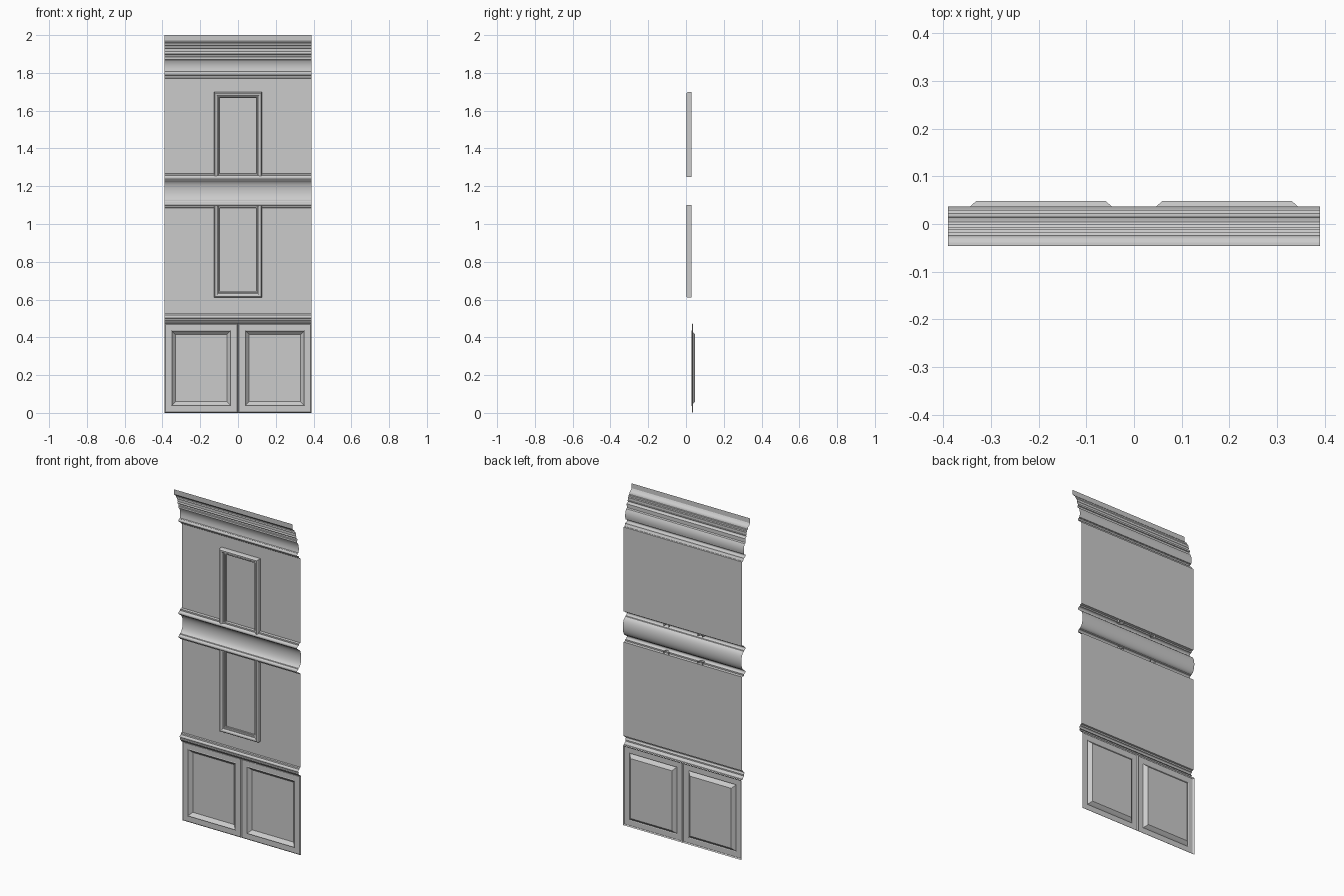
import bpy, bmesh, math

if "Cube" in bpy.data.objects:
    bpy.data.objects.remove(bpy.data.objects["Cube"])

HALF = 0.39      # half width of the wall section
WALL = 0.029     # y of the plain wall sheets


def finish(name, bm, angle=32):
    bmesh.ops.remove_doubles(bm, verts=bm.verts, dist=1e-5)
    mesh = bpy.data.meshes.new(name)
    bm.to_mesh(mesh)
    bm.free()
    ob = bpy.data.objects.new(name, mesh)
    bpy.context.collection.objects.link(ob)
    bpy.ops.object.select_all(action='DESELECT')
    bpy.context.view_layer.objects.active = ob
    ob.select_set(True)
    bpy.ops.object.shade_smooth_by_angle(angle=math.radians(angle))
    return ob


def skin(bm, rows, closed=False):
    """Join successive rows of points with quads."""
    vs = [[bm.verts.new(p) for p in r] for r in rows]
    for a, b in zip(vs, vs[1:]):
        n = len(a)
        for i in range(n if closed else n - 1):
            j = (i + 1) % n
            bm.faces.new((a[i], a[j], b[j], b[i]))
    return vs


def arc(y, z, ry, rz, a0, a1, n=8):
    """Elliptical arc in the y-z plane."""
    out = []
    for i in range(n + 1):
        a = math.radians(a0 + (a1 - a0) * i / n)
        out.append((y + ry * math.cos(a), z + rz * math.sin(a)))
    return out


def moulding(name, profile):
    """Open sheet extruded over the full width; profile runs downwards."""
    bm = bmesh.new()
    skin(bm, [[(-HALF, y, z), (HALF, y, z)] for y, z in reversed(profile)])
    return finish(name, bm)


# Cornice: crown ogee, fillets, beads, frieze cove and lower bead
cornice = [(-0.046, 2.0), (-0.045, 1.972), (-0.040, 1.965)]
cornice += arc(-0.040, 1.942, 0.016, 0.020, 80, 5, 6)
cornice += [(-0.018, 1.942), (-0.018, 1.932), (-0.010, 1.930), (-0.010, 1.914)]
cornice += arc(-0.004, 1.906, 0.006, 0.007, 110, 250, 6)
cornice += [(0.000, 1.896), (0.000, 1.886), (-0.004, 1.884), (-0.004, 1.872)]
cornice += [(0.004, 1.868), (0.011, 1.855), (0.014, 1.838), (0.014, 1.822),
            (0.011, 1.808), (0.006, 1.806)]
cornice += arc(0.006, 1.796, 0.008, 0.009, 90, 270, 8)
cornice += [(0.015, 1.786), (0.017, 1.777), (0.022, 1.771), (WALL, 1.769)]
moulding("cornice", cornice)

# Middle band: deep cove between two half-round beads
bead = [(WALL, 1.267), (0.014, 1.265), (0.014, 1.257)]
bead += arc(0.010, 1.246, 0.011, 0.011, 90, 270, 8)
cove = arc(0.010, 1.176, 0.027, 0.055, 85, -85, 14)
low_bead = [(y, 2.352 - z) for y, z in reversed(bead)]
moulding("middle_band", bead + cove + low_bead)

# Chair rail
rail = [(WALL, 0.527), (0.020, 0.525), (0.019, 0.517)]
rail += arc(0.016, 0.508, 0.007, 0.008, 90, 270, 8)
rail += [(0.012, 0.498), (0.012, 0.490), (0.020, 0.482), (0.024, 0.475),
         (0.034, 0.474)]
moulding("chair_rail", rail)

# Plain wall sheets
moulding("upper_wall", [(WALL, 1.769), (WALL, 1.267)])
moulding("lower_wall", [(WALL, 1.085), (WALL, 0.527)])

# Picture-frame trims, open where they run behind the middle band
TRIM = [(0.0, WALL), (0.0, 0.010), (0.002, 0.006), (0.006, 0.003),
        (0.012, 0.003), (0.017, 0.006), (0.021, 0.012), (0.025, 0.013),
        (0.027, 0.018), (0.032, 0.020), (0.032, WALL)]


def trim(name, z_end, z_open):
    s = 1 if z_end > z_open else -1
    bm = bmesh.new()
    rows = []
    for w, y in TRIM:
        x, z = 0.127 - w, z_end - s * w
        rows.append([(-x, y, z_open), (-x, y, z), (x, y, z), (x, y, z_open)])
    skin(bm, rows)
    bmesh.ops.recalc_face_normals(bm, faces=bm.faces)
    if sum(f.normal.y * f.calc_area() for f in bm.faces) > 0:
        bmesh.ops.reverse_faces(bm, faces=bm.faces)
    finish(name, bm)


trim("upper_trim", 1.698, 1.25)
trim("lower_trim", 0.610, 1.10)

# Recessed base panels: nested rectangles stepping in depth
RINGS = [(0.0, 0.037), (0.003, 0.033), (0.006, 0.031), (0.036, 0.031),
         (0.040, 0.029), (0.044, 0.034), (0.047, 0.037), (0.059, 0.048)]
for side, x0, x1 in (("left", -HALF, 0.0), ("right", 0.0, HALF)):
    bm = bmesh.new()
    rows = []
    for d, y in RINGS:
        a, b, c, e = x0 + d, x1 - d, d, 0.474 - d
        rows.append([(a, y, c), (b, y, c), (b, y, e), (a, y, e)])
    rings = skin(bm, rows, closed=True)
    bm.faces.new(rings[-1])
    finish(side + "_base_panel", bm, 25)
